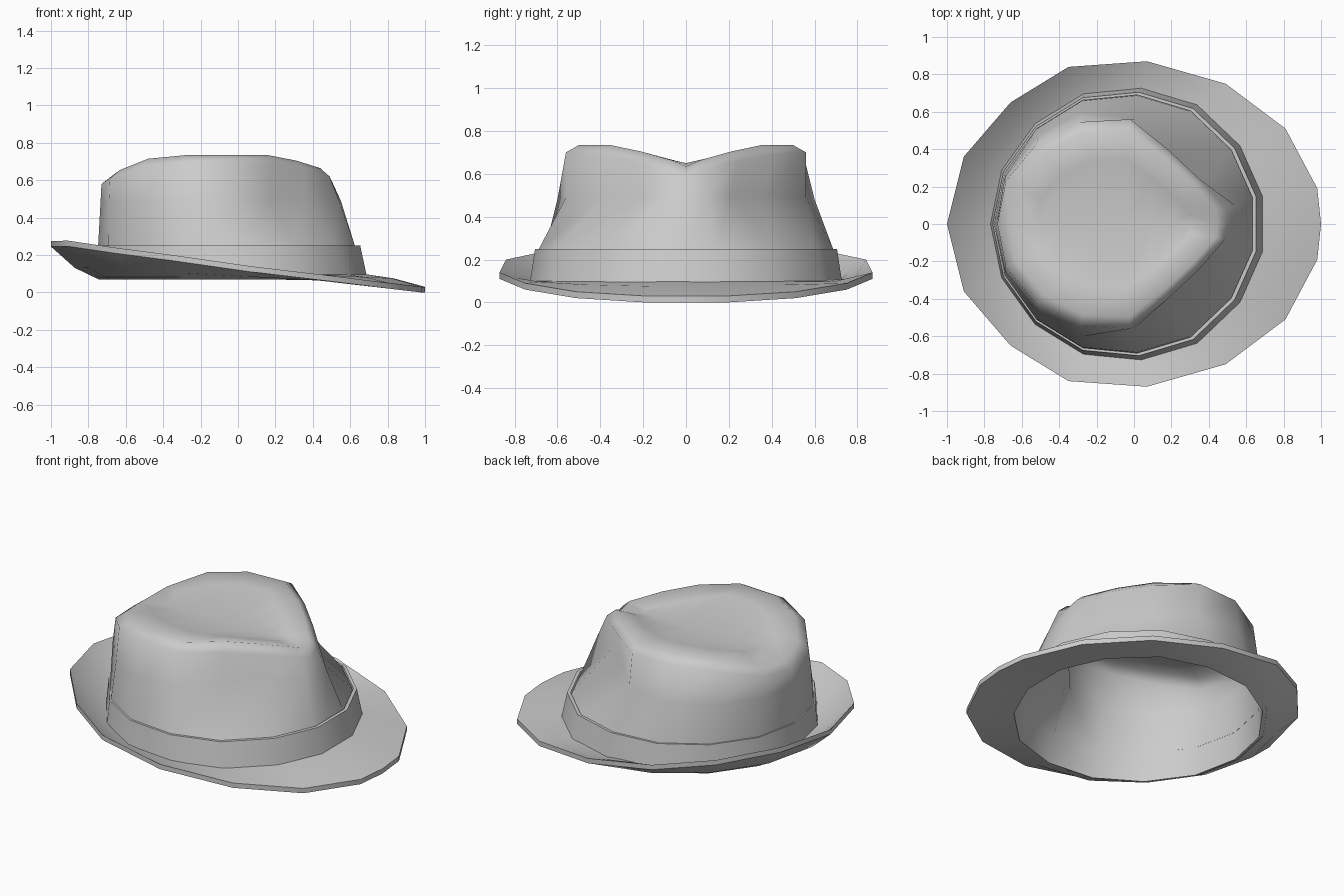
import bpy, bmesh
from math import radians

if "Cube" in bpy.data.objects:
    bpy.data.objects.remove(bpy.data.objects["Cube"])


def mirror(half):
    # half ring (front to back on +y) -> closed 16-sided ring
    return half + [(x, -y, z) for x, y, z in half[-2:0:-1]]


def scaled(ring, s, z, cx=-0.05):
    return [(cx + (p[0] - cx) * s, p[1] * s, z) for p in ring]


def loft(name, halves, angle, closed=False):
    bm = bmesh.new()
    rings = [[bm.verts.new(p) for p in mirror(h)] for h in halves]
    pairs = list(zip(rings, rings[1:]))
    if closed:
        pairs.append((rings[-1], rings[0]))
    for a, b in pairs:
        n = len(a)
        for i in range(n):
            j = (i + 1) % n
            bm.faces.new((a[i], a[j], b[j], b[i]))
    bmesh.ops.remove_doubles(bm, verts=bm.verts, dist=0.0005)
    bmesh.ops.recalc_face_normals(bm, faces=bm.faces)
    me = bpy.data.meshes.new(name)
    bm.to_mesh(me)
    bm.free()
    ob = bpy.data.objects.new(name, me)
    bpy.context.collection.objects.link(ob)
    bpy.ops.object.select_all(action='DESELECT')
    ob.select_set(True)
    bpy.context.view_layer.objects.active = ob
    bpy.ops.object.shade_smooth_by_angle(angle=radians(angle))
    return ob


# Head outline shared by brim, band and crown
base = [(.69, 0), (.69, .15), (.57, .42), (.34, .64), (.04, .73),
        (-.27, .70), (-.53, .54), (-.71, .29), (-.77, 0)]
# Brim edge: dips at the front, turns up at the back
edge = [(1, 0, .03), (.98, .19, .03), (.81, .51, .05), (.49, .75, .09), (.07, .87, .14),
        (-.35, .84, .20), (-.66, .65, .24), (-.91, .36, .277), (-1, 0, .275)]

# Brim
inner = scaled(base, .965, .10)
middle = [((a[0] + b[0]) / 2, (a[1] + b[1]) / 2, .10 + .35 * (b[2] - .10))
          for a, b in zip(inner, edge)]


def lower(ring):
    return [(x, y, z - .03) for x, y, z in ring]


loft("brim", [inner, middle, edge, lower(edge), lower(middle), lower(inner)], 40, True)

# Hat band
loft("hat_band", [scaled(base, 1, .08), scaled(base, .965, .25, -.35),
                  scaled(base, .945, .25, -.35)], 40)

# Crown: pinched walls, rim, ridge and a creased top
pinch = [(.55, 0, .49), (.54, .10, .49), (.36, .21, .50), (.17, .37, .50), (0, .56, .49),
         (-.27, .60, .48), (-.51, .475, .48), (-.69, .25, .48), (-.735, 0, .48)]
rim = [(.50, 0, .59), (.49, .08, .62), (.35, .24, .66), (.18, .40, .69), (-.02, .56, .70),
       (-.29, .545, .70), (-.52, .43, .67), (-.685, .23, .61), (-.73, 0, .58)]
ridge = [(-.08 + (x + .08) * .91, y * .89, min(z + .045, .735)) for x, y, z in rim]
slope = [(-.1 + (x + .1) * .68, y * .62, .65 + .23 * y * .62) for x, y, z in rim]
crease = [(x, 0, .65) for x, y, z in slope]
loft("crown", [scaled(base, .965, .08), scaled(base, .94, .25, -.4),
               pinch, rim, ridge, slope, crease], 80)
